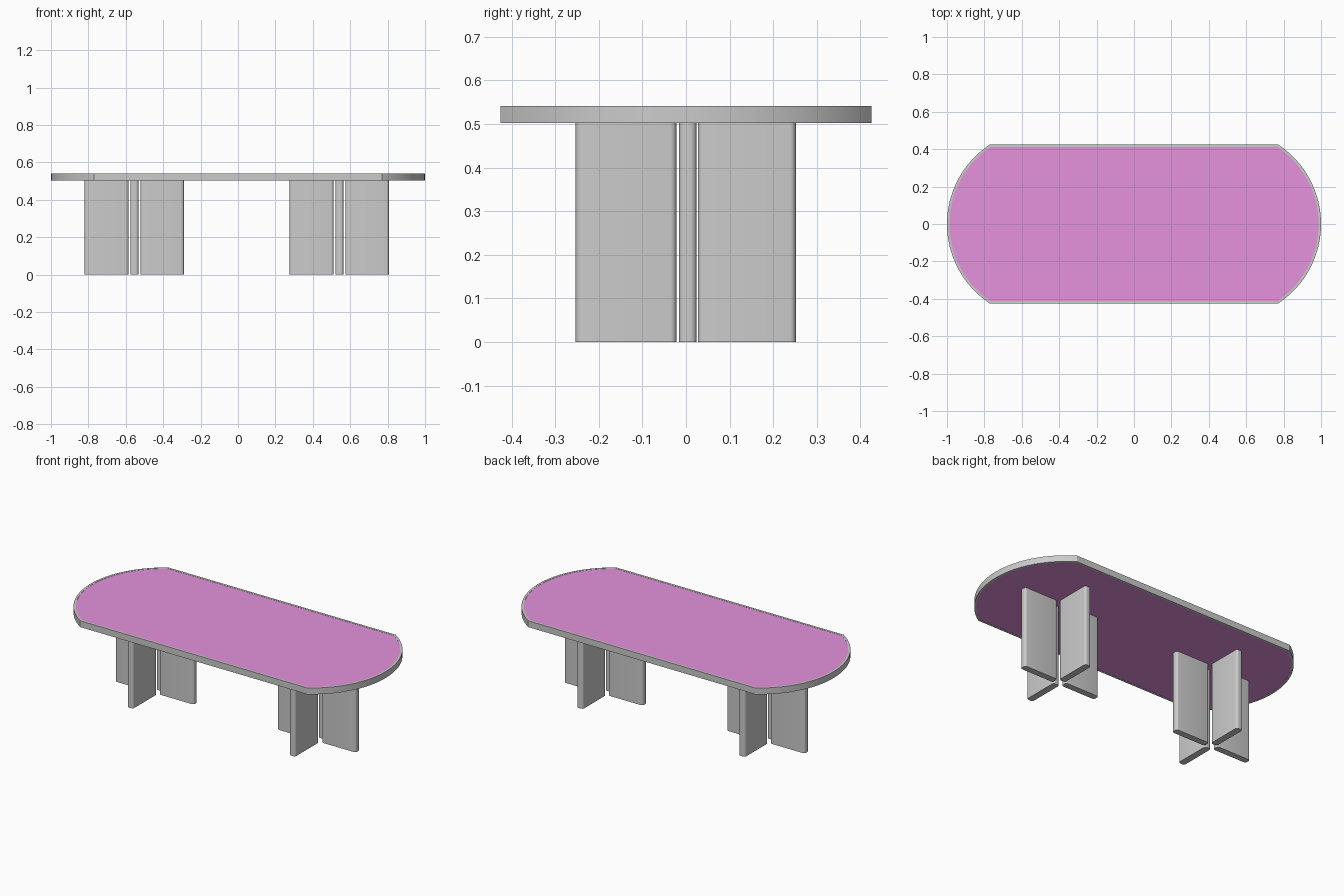
import bpy, bmesh, math

if "Cube" in bpy.data.objects:
    bpy.data.objects.remove(bpy.data.objects["Cube"])

def finish(bm, name):
    bmesh.ops.recalc_face_normals(bm, faces=bm.faces[:])
    me = bpy.data.meshes.new(name)
    bm.to_mesh(me)
    bm.free()
    ob = bpy.data.objects.new(name, me)
    bpy.context.collection.objects.link(ob)
    bpy.context.view_layer.objects.active = ob
    ob.select_set(True)
    bpy.ops.object.shade_smooth_by_angle(angle=math.radians(25))
    ob.select_set(False)
    return ob

def ring_verts(bm, pts, z):
    return [bm.verts.new((x, y, z)) for x, y in pts]

def bridge(bm, a, b):
    for i in range(len(a)):
        j = (i + 1) % len(a)
        bm.faces.new((a[i], a[j], b[j], b[i]))

def prism(name, pts, z0, z1):
    bm = bmesh.new()
    lo, hi = ring_verts(bm, pts, z0), ring_verts(bm, pts, z1)
    bridge(bm, lo, hi)
    bm.faces.new(lo)
    bm.faces.new(hi)
    return finish(bm, name)

def top_outline(inset, n=32):
    # straight long sides with a shallow arc at each end
    r, cx, h = 0.508 - inset, 0.492, 0.426 - inset
    a = math.asin(h / r)
    right = [(cx + r * math.cos(t), r * math.sin(t))
             for t in (-a + 2 * a * i / n for i in range(n + 1))]
    return right + [(-x, -y) for x, y in right]

def rounded_rect(x0, x1, y0, y1, r=0.014, n=5):
    corners = [(x1 - r, y1 - r), (x0 + r, y1 - r), (x0 + r, y0 + r), (x1 - r, y0 + r)]
    return [(cx + r * math.cos(t), cy + r * math.sin(t))
            for k, (cx, cy) in enumerate(corners)
            for t in (math.pi / 2 * (k + i / n) for i in range(n + 1))]

# Grey rim around the top
bm = bmesh.new()
loops = [ring_verts(bm, top_outline(i), z)
         for i, z in ((0, 0.502), (0, 0.541), (0.013, 0.541), (0.013, 0.502))]
for k in range(4):
    bridge(bm, loops[k], loops[(k + 1) % 4])
finish(bm, "top_rim")

# Pink panel set inside the rim
panel = prism("top_panel", top_outline(0.013), 0.503, 0.540)
pink = bpy.data.materials.new("pink")
pink.diffuse_color = (0.78, 0.29, 0.72, 1)
pink.use_nodes = True
pink.node_tree.nodes["Principled BSDF"].inputs["Base Color"].default_value = pink.diffuse_color
panel.data.materials.append(pink)

# Two cross-shaped leg groups of four upright planks
for side, cx in (("left", -0.5535), ("right", 0.5425)):
    planks = {
        "outer_left": (cx - 0.266, cx - 0.032, -0.016, 0.024),
        "outer_right": (cx + 0.032, cx + 0.264, -0.016, 0.024),
        "front": (cx - 0.021, cx + 0.021, -0.253, -0.022),
        "back": (cx - 0.021, cx + 0.021, 0.027, 0.252),
    }
    for part, box in planks.items():
        prism(f"{side}_leg_{part}_plank", rounded_rect(*box), 0.0, 0.503)
